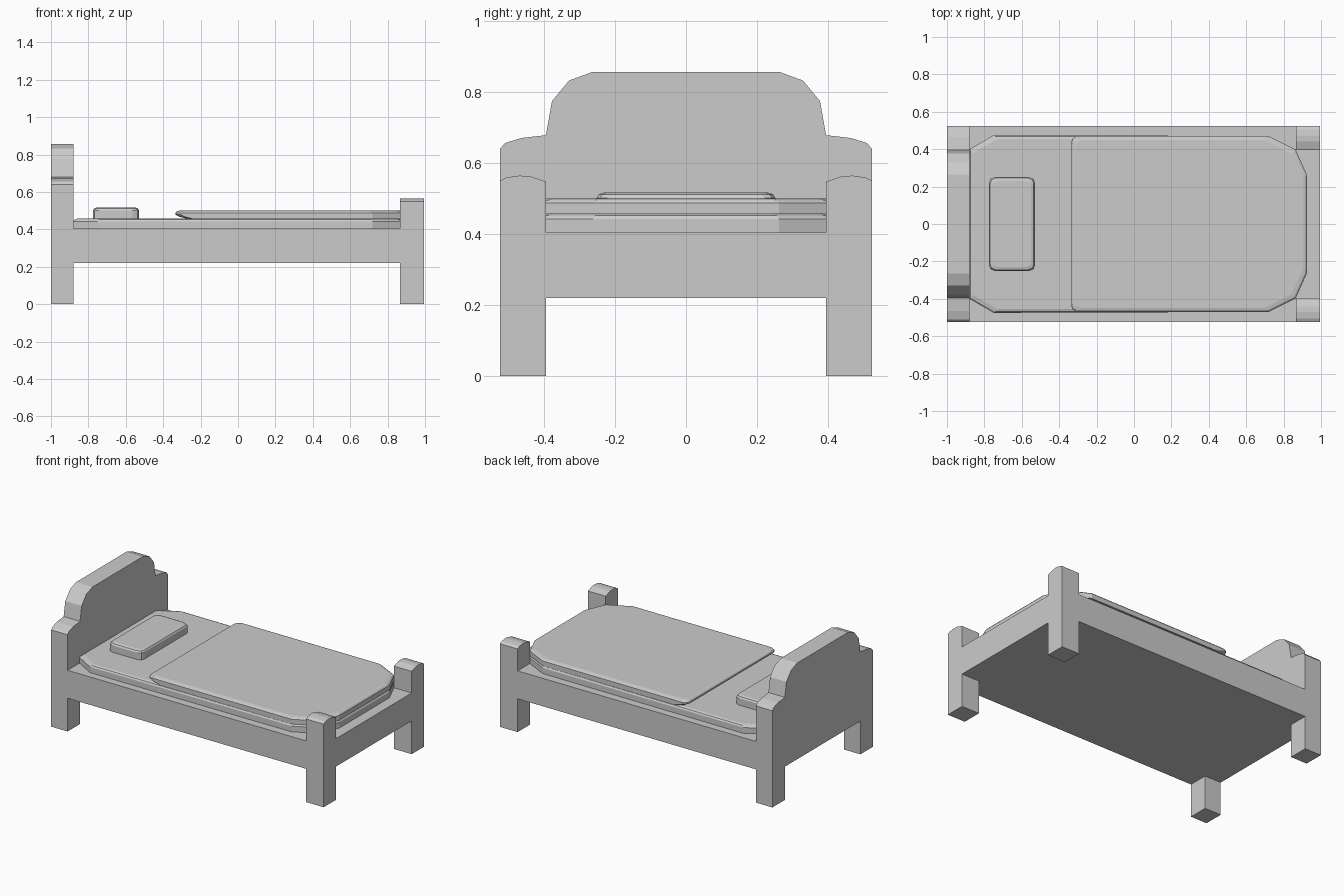
import bpy, bmesh

if "Cube" in bpy.data.objects:
    bpy.data.objects.remove(bpy.data.objects["Cube"])


def finish(name, bm):
    bmesh.ops.recalc_face_normals(bm, faces=bm.faces)
    mesh = bpy.data.meshes.new(name)
    bm.to_mesh(mesh)
    bm.free()
    obj = bpy.data.objects.new(name, mesh)
    bpy.context.collection.objects.link(obj)
    return obj


def loft(name, rings):
    """Skin equal-length closed rings of 3D points and cap both ends."""
    bm = bmesh.new()
    loops = [[bm.verts.new(p) for p in ring] for ring in rings]
    n = len(loops[0])
    for a, b in zip(loops, loops[1:]):
        for i in range(n):
            j = (i + 1) % n
            bm.faces.new((a[i], a[j], b[j], b[i]))
    bm.faces.new(loops[0])
    bm.faces.new(loops[-1])
    return finish(name, bm)


def end_board(name, half, x0, x1):
    """Mirror a half profile (y, z) and extrude it along x."""
    profile = half + [(-y, z) for y, z in reversed(half)]
    return loft(name, [[(x, y, z) for y, z in profile] for x in (x0, x1)])


def slab(name, half, levels):
    """Stack a mirrored half outline (x, y); levels: z, inset, head shift."""
    rings = []
    mid = sum(x for x, y in half) / len(half)
    for z, inset, shift in levels:
        pts = [(x - inset if x > mid else x + inset + shift, y - inset)
               for x, y in half]
        rings.append([(x, y, z) for x, y in pts] +
                     [(x, -y, z) for x, y in reversed(pts)])
    return loft(name, rings)


# Headboard with its legs and arched top
legs = [(0.395, 0.22), (0.395, 0), (0.525, 0)]
end_board("headboard", legs + [
    (0.525, 0.64), (0.51, 0.657), (0.465, 0.671), (0.395, 0.679),
    (0.378, 0.775), (0.33, 0.833), (0.265, 0.857)], -1.0, -0.88)

# Footboard with round-topped posts
end_board("footboard", legs + [
    (0.525, 0.55), (0.505, 0.56), (0.47, 0.565), (0.44, 0.563),
    (0.395, 0.548), (0.395, 0.405)], 0.865, 0.995)

# Solid base between the two ends
slab("bed_base", [(-0.88, 0.525), (0.865, 0.525)],
     [(0.22, 0, 0), (0.405, 0, 0)])

# Mattress with clipped corners
foot = [(0.72, 0.47), (0.865, 0.397), (0.925, 0.262)]
slab("mattress", [(-0.88, 0.40), (-0.75, 0.475)] + foot,
     [(0.405, 0, 0), (0.443, 0, 0), (0.452, 0.006, 0), (0.457, 0.02, 0)])

# Blanket with an undercut, rounded head edge
slab("blanket", [(-0.335, 0.435), (-0.328, 0.457), (-0.305, 0.47)] + foot,
     [(0.456, 0, 0.065), (0.468, 0, 0.02), (0.478, 0, 0),
      (0.488, 0, 0), (0.496, 0.007, 0), (0.5, 0.022, 0)])

# Pillow with rounded corners
slab("pillow", [(-0.775, 0.222), (-0.767, 0.242), (-0.742, 0.252),
                (-0.563, 0.252), (-0.538, 0.242), (-0.53, 0.222)],
     [(0.45, 0, 0), (0.502, 0, 0), (0.512, 0.006, 0), (0.517, 0.02, 0)])
